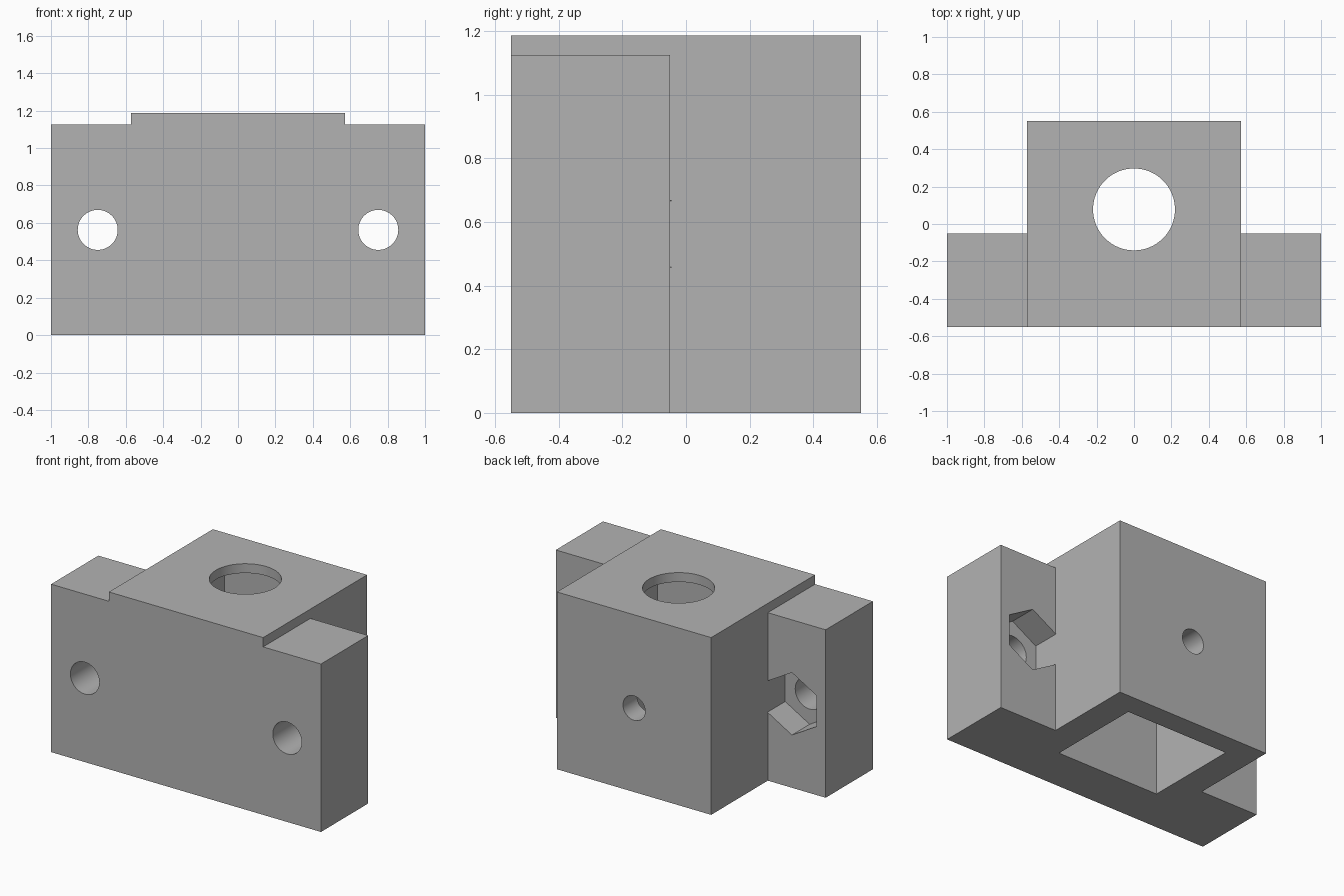
import bpy
import math

cube = bpy.data.objects.get("Cube")
if cube:
    bpy.data.objects.remove(cube, do_unlink=True)

# Main dimensions
FRONT, WING_BACK, BACK = -0.55, -0.05, 0.55
BLOCK_HALF, BLOCK_TOP, WING_TOP = 0.5715, 1.1875, 1.125
BORE_Y, HOLE_Z, BOLT_X = 0.078, 0.5625, 0.75

grey = bpy.data.materials.new("plain grey")
grey.use_nodes = True
colour = (0.45, 0.45, 0.45, 1)
grey.diffuse_color = colour
grey.node_tree.nodes["Principled BSDF"].inputs["Base Color"].default_value = colour


def box(name, low, high):
    centre = [(a + b) / 2 for a, b in zip(low, high)]
    bpy.ops.mesh.primitive_cube_add(size=1, location=centre)
    obj = bpy.context.object
    obj.name = name
    obj.scale = [b - a for a, b in zip(low, high)]
    bpy.ops.object.transform_apply(location=True, rotation=True, scale=True)
    obj.data.materials.append(grey)
    return obj


def prism(name, x, z, y0, y1, radius, sides):
    """Cylinder or hexagon running along y, with a corner pointing up."""
    bpy.ops.mesh.primitive_cylinder_add(
        vertices=sides, radius=radius, depth=y1 - y0,
        location=(x, (y0 + y1) / 2, z), rotation=(math.pi / 2, 0, 0))
    obj = bpy.context.object
    obj.name = name
    bpy.ops.object.transform_apply(location=True, rotation=True, scale=True)
    obj.data.materials.append(grey)
    return obj


def combine(target, tool, operation):
    mod = target.modifiers.new(tool.name, 'BOOLEAN')
    mod.operation = operation
    mod.solver = 'EXACT'
    mod.object = tool
    bpy.context.view_layer.objects.active = target
    bpy.ops.object.modifier_apply(modifier=mod.name)
    bpy.data.objects.remove(tool, do_unlink=True)


# Central block joined to the wide mounting plate
body = box("mounting_block", (-BLOCK_HALF, FRONT, 0), (BLOCK_HALF, BACK, BLOCK_TOP))
plate = box("mounting_plate", (-1, FRONT, 0), (1, WING_BACK, WING_TOP))
combine(body, plate, 'UNION')

# Rectangular pocket open at the bottom
pocket = box("pocket", (-0.381, BORE_Y - 0.323, -0.1), (0.381, BORE_Y + 0.323, WING_TOP))
combine(body, pocket, 'DIFFERENCE')

# Round opening in the thin top wall
bpy.ops.mesh.primitive_cylinder_add(vertices=64, radius=0.219, depth=0.4,
                                    location=(0, BORE_Y, BLOCK_TOP))
bore = bpy.context.object
bore.name = "top_opening"
bore.data.materials.append(grey)
combine(body, bore, 'DIFFERENCE')

# Small hole through the back wall
combine(body, prism("back_hole", 0, HOLE_Z, 0.2, 0.7, 0.082, 48), 'DIFFERENCE')

# Bolt holes and hexagonal nut recesses in the wings
for side in (-1, 1):
    bolt = prism("bolt_hole", side * BOLT_X, HOLE_Z, -0.7, -0.1, 0.107, 48)
    combine(body, bolt, 'DIFFERENCE')
    nut = prism("nut_recess", side * BOLT_X, HOLE_Z, -0.2375, WING_BACK + 0.004, 0.209, 6)
    combine(body, nut, 'DIFFERENCE')

# Smooth the round walls only
bpy.ops.object.select_all(action='DESELECT')
body.select_set(True)
bpy.context.view_layer.objects.active = body
bpy.ops.object.shade_smooth_by_angle(angle=math.radians(30))
